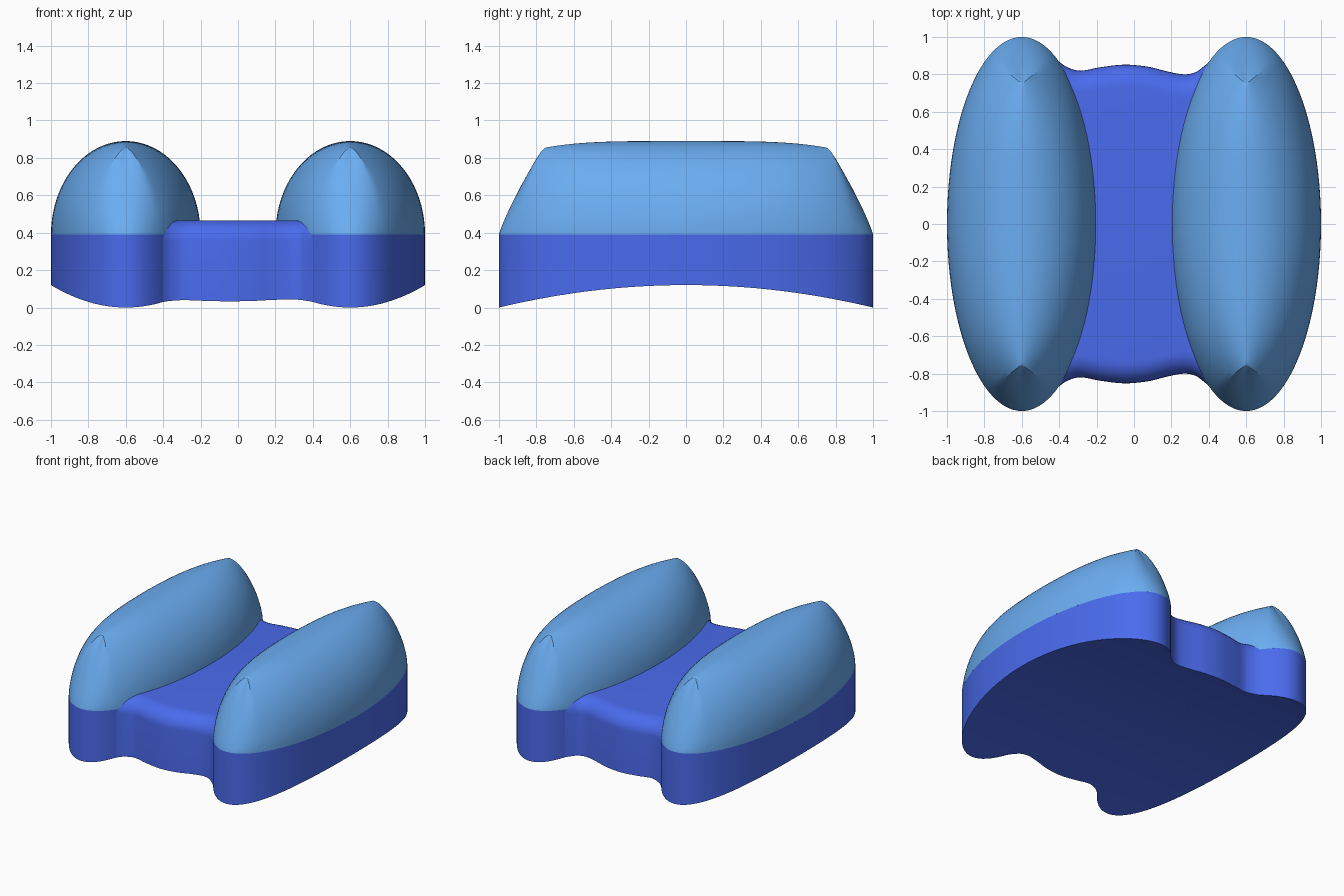
import bpy, bmesh
from math import sin, cos, pi, asin, radians

if "Cube" in bpy.data.objects:
    bpy.data.objects.remove(bpy.data.objects["Cube"])

LEG_X, RX, SEAM, TOP = 0.6, 0.4, 0.39, 0.89


def material(name, rgb):
    m = bpy.data.materials.new(name)
    m.diffuse_color = (*rgb, 1)
    m.use_nodes = True
    m.node_tree.nodes["Principled BSDF"].inputs["Base Color"].default_value = m.diffuse_color
    return m


def finish(bm, name, mat, angle=35):
    bmesh.ops.remove_doubles(bm, verts=bm.verts, dist=1e-5)
    bmesh.ops.recalc_face_normals(bm, faces=bm.faces)
    me = bpy.data.meshes.new(name)
    bm.to_mesh(me)
    bm.free()
    me.materials.append(mat)
    ob = bpy.data.objects.new(name, me)
    bpy.context.collection.objects.link(ob)
    bpy.ops.object.select_all(action='DESELECT')
    ob.select_set(True)
    bpy.context.view_layer.objects.active = ob
    bpy.ops.object.shade_smooth_by_angle(angle=radians(angle))


def skin(bm, rows, closed):
    """Join neighbouring rows of points with quads."""
    rows = [[bm.verts.new(p) for p in r] for r in rows]
    pairs = list(zip(rows, rows[1:]))
    if closed:
        pairs.append((rows[-1], rows[0]))
    for a, b in pairs:
        for i in range(len(a) - 1):
            bm.faces.new((a[i], a[i + 1], b[i + 1], b[i]))
    return rows


def underside(y):
    return 0.12 * (1 - y * y)


blue = material("base_blue", (0.068, 0.147, 0.85))
light = material("pad_blue", (0.147, 0.42, 0.89))


# Elliptical side bases with an arched underside
def side_base(name, cx):
    bm = bmesh.new()
    n = 48
    rows = []
    for i in range(n + 1):
        a = -pi / 2 + pi * i / n
        y, w = sin(a), RX * cos(a)
        lo = underside(y)
        rows.append([(cx - w, y, SEAM), (cx - w, y, lo), (cx + w, y, lo),
                     (cx + w, y, SEAM), (cx - w, y, SEAM)])
    skin(bm, rows, False)
    bmesh.ops.dissolve_degenerate(bm, dist=1e-5, edges=bm.edges)
    finish(bm, name, blue)


# Domed pads: a long ridge over the middle, a pointed facet at each end
def pad(name, cx):
    bm = bmesh.new()
    edge_y = 0.893
    phi = asin(edge_y)
    angles = []
    for start, span, n in ((-phi, 2 * phi, 40), (phi, pi - 2 * phi, 16),
                           (pi - phi, 2 * phi, 40), (pi + phi, pi - 2 * phi, 16)):
        angles += [start + span * i / n for i in range(n)]
    columns = []
    for a in angles:
        bx, by = RX * cos(a), sin(a)
        v = max(-1, min(1, by / edge_y))
        ry, h = 0.75 * v, TOP - SEAM - 0.035 * v ** 4
        if abs(by) > edge_y + 1e-6:
            p = 1.14 + 0.36 * ((pi / 2 - asin(min(1, abs(by)))) / (pi / 2 - phi)) ** 2
        else:
            p = 2 - 0.5 * v ** 4
        col = []
        for k in range(21):
            t = pi / 2 * k / 20
            f, g = sin(t) ** (2 / p), max(0, cos(t)) ** (2 / p)
            col.append((cx + bx * f, ry + (by - ry) * f, SEAM + h * g))
        columns.append(col)
    skin(bm, columns, True)
    bmesh.ops.dissolve_degenerate(bm, dist=1e-5, edges=bm.edges)
    finish(bm, name, light, 25)


for side, sx in (("left", -1), ("right", 1)):
    side_base(side + "_base", sx * LEG_X)
    pad(side + "_pad", sx * LEG_X)


# Wavy front and back outline of the middle bridge
outline = [(-0.44, 0.905), (-0.40, 0.868), (-0.36, 0.84), (-0.29, 0.82), (-0.18, 0.838),
           (-0.05, 0.852), (0.08, 0.84), (0.18, 0.815), (0.27, 0.80), (0.33, 0.812),
           (0.37, 0.84), (0.40, 0.866), (0.44, 0.905)]


def smooth_points(pts, steps):
    """Cubic curve through the points."""
    out = []
    for i in range(1, len(pts) - 2):
        x0, x1 = pts[i][0], pts[i + 1][0]
        m0 = (pts[i + 1][1] - pts[i - 1][1]) / (pts[i + 1][0] - pts[i - 1][0])
        m1 = (pts[i + 2][1] - pts[i][1]) / (pts[i + 2][0] - pts[i][0])
        d = x1 - x0
        for k in range(steps):
            t = k / steps
            y = ((2 * t**3 - 3 * t**2 + 1) * pts[i][1] + (t**3 - 2 * t**2 + t) * d * m0
                 + (3 * t**2 - 2 * t**3) * pts[i + 1][1] + (t**3 - t**2) * d * m1)
            out.append((x0 + d * t, y))
    return out + [pts[-2]]


# Middle bridge with rounded front and back top edges
bm = bmesh.new()
sections = []
for x, f in smooth_points(outline, 5):
    under = [(x, y, underside(y)) for y in (f * (-1 + k / 16) for k in range(33))]
    arc = [(f - 0.12 * (1 - cos(pi * k / 16)), 0.355 + 0.11 * sin(pi * k / 16))
           for k in range(9)]
    over = [(x, y, z) for y, z in arc] + [(x, -y, z) for y, z in reversed(arc)]
    sections.append(under + over + [under[0]])
rows = skin(bm, sections, False)
for r in (rows[0], rows[-1]):
    bm.faces.new(r[:-1])
finish(bm, "middle_bridge", blue)
